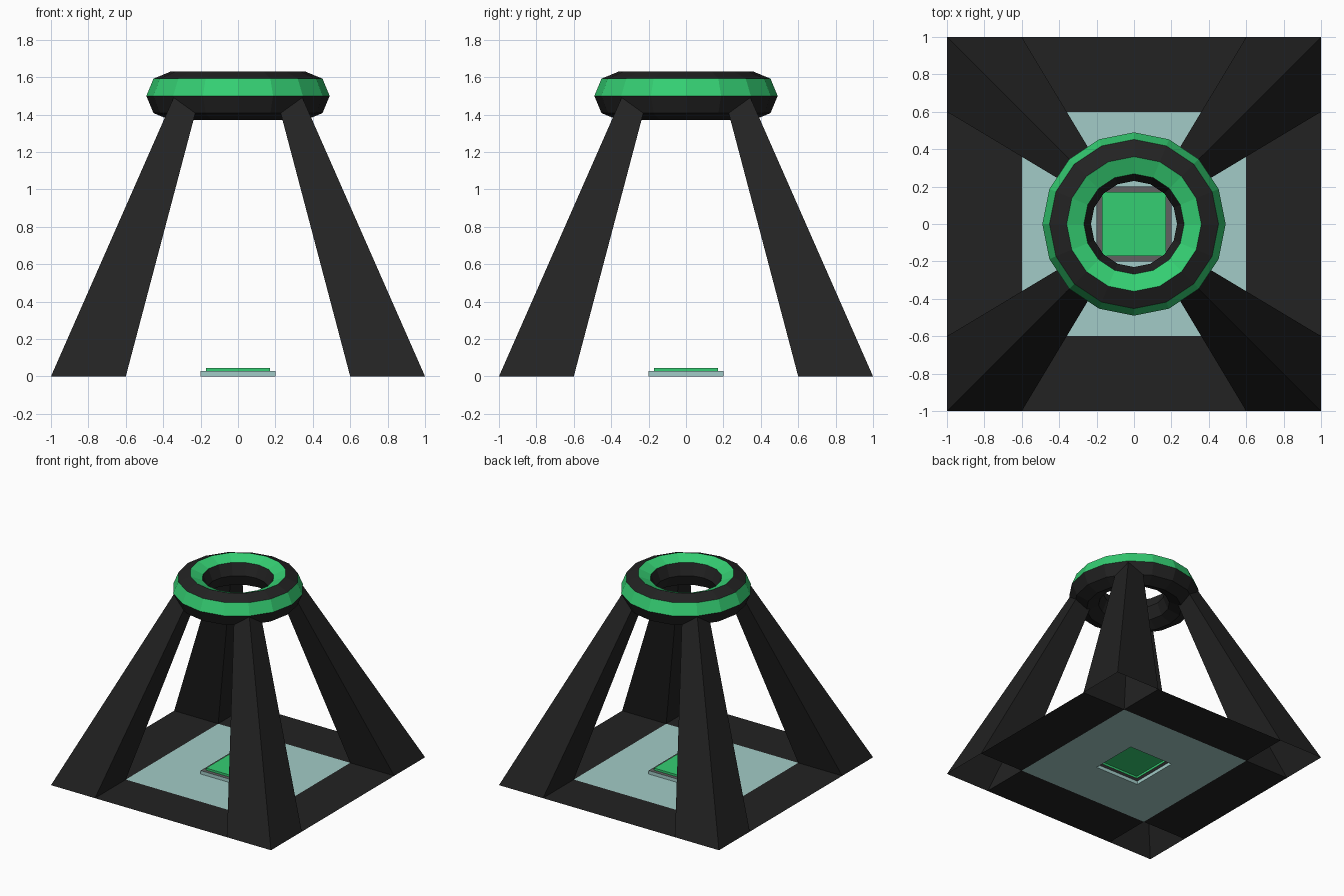
import bpy, bmesh
from math import cos, sin, pi

if "Cube" in bpy.data.objects:
    bpy.data.objects.remove(bpy.data.objects["Cube"])


def material(name, rgb):
    m = bpy.data.materials.new(name)
    m.diffuse_color = (*rgb, 1)
    m.use_nodes = True
    m.node_tree.nodes["Principled BSDF"].inputs["Base Color"].default_value = m.diffuse_color
    return m


DARK = material("dark", (0.016, 0.016, 0.016))
GREEN = material("green", (0.035, 0.62, 0.17))
TEAL = material("teal", (0.36, 0.60, 0.57))
GREY = material("grey", (0.12, 0.12, 0.12))


def make(name, bm, *mats):
    me = bpy.data.meshes.new(name)
    bm.to_mesh(me)
    bm.free()
    for m in mats:
        me.materials.append(m)
    ob = bpy.data.objects.new(name, me)
    bpy.context.collection.objects.link(ob)
    return ob


def bridge(bm, a, b, mat=0, closed=True):
    n = len(a)
    for i in range(n if closed else n - 1):
        j = (i + 1) % n
        bm.faces.new((a[i], a[j], b[j], b[i])).material_index = mat


def square(bm, r, z):
    return [bm.verts.new((x * r, y * r, z))
            for x, y in ((-1, -1), (1, -1), (1, 1), (-1, 1))]


# Floor border: four strips between the open leg bottoms
bm = bmesh.new()
for k in range(4):
    c, s = round(cos(k * pi / 2)), round(sin(k * pi / 2))
    bm.faces.new([bm.verts.new((x * c - y * s, x * s + y * c, 0))
                  for x, y in ((-.6, -1), (.6, -1), (.6, -.6), (-.6, -.6))])
make("floor_border", bm, DARK)

# Inner floor panel with a raised, stepped button pad
bm = bmesh.new()
bridge(bm, square(bm, .6, 0), square(bm, .2, 0))
make("floor_panel", bm, TEAL)

bm = bmesh.new()
rings = [square(bm, r, z) for r, z in
         ((.2, 0), (.2, .028), (.17, .028), (.17, .045))]
for i, mat in enumerate((0, 1, 2)):
    bridge(bm, rings[i], rings[i + 1], mat)
bm.faces.new(rings[-1]).material_index = 2
make("button_pad", bm, TEAL, GREY, GREEN)

# Four legs, tapering towards a shared apex and ending inside the ring
TOP, SCALE = 1.5, 0.34
for sx, sy, name in ((-1, -1, "front_left_leg"), (1, -1, "front_right_leg"),
                     (1, 1, "back_right_leg"), (-1, 1, "back_left_leg")):
    bm = bmesh.new()
    base = ((.6, .6), (1, .6), (1, 1), (.6, 1))
    lo = [bm.verts.new((x * sx, y * sy, 0)) for x, y in base]
    hi = [bm.verts.new((x * sx * SCALE, y * sy * SCALE, TOP)) for x, y in base]
    bridge(bm, lo, hi)
    if sx * sy < 0:
        bmesh.ops.reverse_faces(bm, faces=bm.faces)
    make(name, bm, DARK)

# Top ring: 16-sided torus with octagonal section and green bands
bm = bmesh.new()
R, r, N, M = .36, .13, 16, 8
loops = []
for j in range(M):
    a = j * 2 * pi / M
    rad = R + r * cos(a)
    loops.append([bm.verts.new((rad * cos(i * 2 * pi / N),
                                rad * sin(i * 2 * pi / N),
                                1.5 + r * sin(a))) for i in range(N)])
for j in range(M):
    bridge(bm, loops[j], loops[(j + 1) % M], 1 if j in (0, 2) else 0)
make("top_ring", bm, DARK, GREEN)
